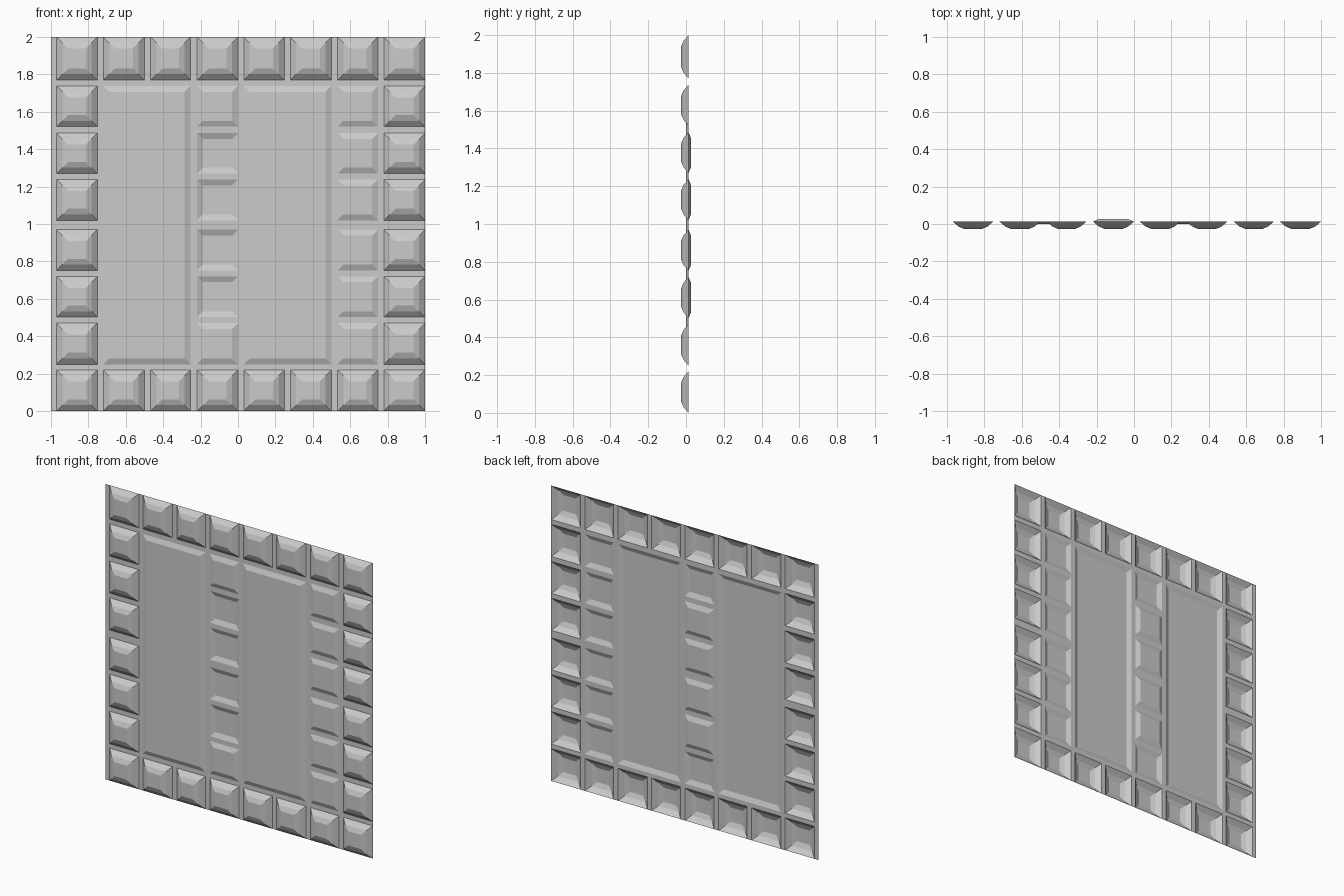
import bpy
import bmesh

if "Cube" in bpy.data.objects:
    bpy.data.objects.remove(bpy.data.objects["Cube"])

BASE = 0.0133          # depth (y) of the flat sheet
STEP = 0.0133          # height of one shallow bevel
INSET = 0.031          # width of each bevel band

# cell boundaries across and upwards (start, end)
COLS = [(-0.97, -0.752), (-0.72, -0.50), (-0.467, -0.254), (-0.219, 0.0),
        (0.031, 0.248), (0.28, 0.50), (0.533, 0.748), (0.78, 1.0)]
ROWS = [(0.0, 0.22), (0.25, 0.47), (0.502, 0.72), (0.752, 0.97),
        (1.02, 1.238), (1.27, 1.486), (1.52, 1.738), (1.77, 2.0)]

grey = bpy.data.materials.new("plain grey")
grey.diffuse_color = (0.6, 0.6, 0.6, 1)
grey.use_nodes = True
grey.node_tree.nodes["Principled BSDF"].inputs["Base Color"].default_value = grey.diffuse_color


def finish(bm, name):
    bmesh.ops.remove_doubles(bm, verts=bm.verts[:], dist=1e-5)
    mesh = bpy.data.meshes.new(name)
    bm.to_mesh(mesh)
    bm.free()
    mesh.materials.append(grey)
    obj = bpy.data.objects.new(name, mesh)
    bpy.context.collection.objects.link(obj)


def rect(bm, c0, r0, c1, r1, inset=0.0, y=BASE):
    """Corner vertices of the block of cells from (c0, r0) to (c1, r1)."""
    x0, x1 = COLS[c0][0] + inset, COLS[c1][1] - inset
    z0, z1 = ROWS[r0][0] + inset, ROWS[r1][1] - inset
    return [bm.verts.new((x, y, z))
            for x, z in ((x0, z0), (x1, z0), (x1, z1), (x0, z1))]


def bevelled(name, blocks, profile):
    """Open-backed bevelled panels; profile lists (inset, y) rings."""
    bm = bmesh.new()
    for block in blocks:
        rings = [rect(bm, *block, i, y) for i, y in profile]
        for a, b in zip(rings, rings[1:]):
            for k in range(4):
                n = (k + 1) % 4
                bm.faces.new((a[k], a[n], b[n], b[k]))
        bm.faces.new(rings[-1])
    finish(bm, name)


# layout of the panel
border = [(c, r, c, r) for c in range(8) for r in range(8)
          if c in (0, 7) or r in (0, 7)]
tall = [(1, 1, 2, 6), (4, 1, 5, 6)]
low = [(6, r, 6, r) for r in range(1, 7)] + [(3, 1, 3, 1), (3, 6, 3, 6)]
sunk = [(3, r, 3, r) for r in range(2, 6)]

bevelled("border_studs", border,
         [(0, BASE), (INSET, BASE - 2 * STEP), (2 * INSET, BASE - 3 * STEP)])
bevelled("tall_panels", tall, [(0, BASE), (INSET, BASE - STEP)])
bevelled("low_panels", low, [(0, BASE), (INSET, BASE - STEP)])
bevelled("sunken_panels", sunk, [(0, BASE), (INSET, BASE + STEP)])

# flat lattice filling the gaps between all cells
bm = bmesh.new()
xs = sorted({-1.0} | {v for c in COLS for v in c})
zs = sorted({v for r in ROWS for v in r})
blocks = border + tall + low + sunk
for xa, xb in zip(xs, xs[1:]):
    for za, zb in zip(zs, zs[1:]):
        x, z = (xa + xb) / 2, (za + zb) / 2
        if any(COLS[c0][0] < x < COLS[c1][1] and ROWS[r0][0] < z < ROWS[r1][1]
               for c0, r0, c1, r1 in blocks):
            continue
        bm.faces.new([bm.verts.new((px, BASE, pz)) for px, pz in
                      ((xa, za), (xb, za), (xb, zb), (xa, zb))])
finish(bm, "flat_lattice")
